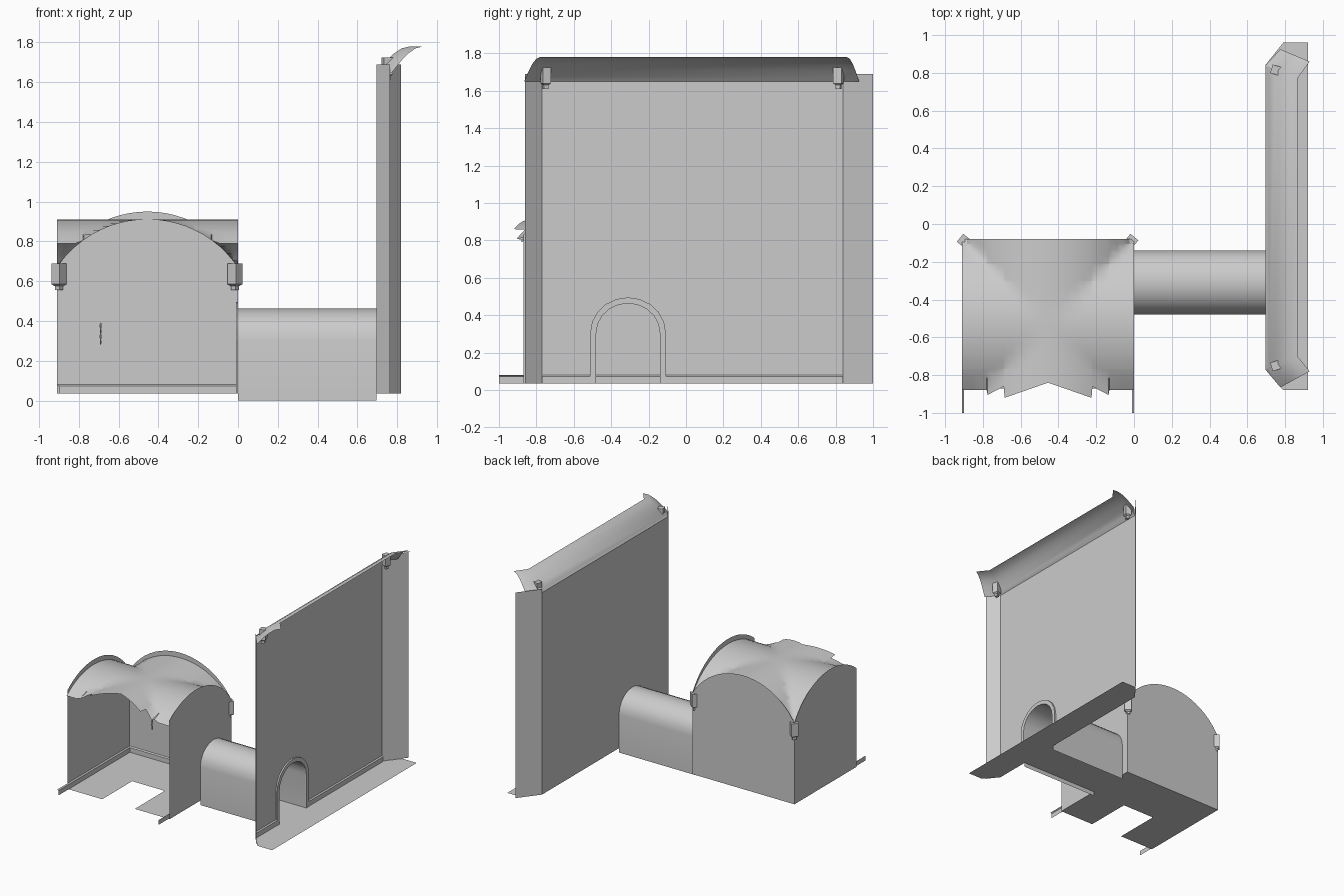
import bpy, bmesh
from math import sin, cos, pi, sqrt, radians

if "Cube" in bpy.data.objects:
    bpy.data.objects.remove(bpy.data.objects["Cube"])

FLOOR = 0.035


def make(name, verts, faces, smooth=False):
    mesh = bpy.data.meshes.new(name)
    mesh.from_pydata(verts, [], faces)
    mesh.update()
    bm = bmesh.new()
    bm.from_mesh(mesh)
    bmesh.ops.remove_doubles(bm, verts=bm.verts, dist=0.0005)
    bmesh.ops.triangulate(bm, faces=[f for f in bm.faces if len(f.verts) > 4])
    bm.to_mesh(mesh)
    bm.free()
    ob = bpy.data.objects.new(name, mesh)
    bpy.context.collection.objects.link(ob)
    if smooth:
        bpy.ops.object.select_all(action='DESELECT')
        ob.select_set(True)
        bpy.context.view_layer.objects.active = ob
        bpy.ops.object.shade_smooth_by_angle(angle=radians(30))
    return ob


def polygon(name, pts):
    return make(name, pts, [list(range(len(pts)))])


def loft(name, rows, smooth=False):
    n = len(rows[0])
    faces = [(r * n + i, r * n + i + 1, (r + 1) * n + i + 1, (r + 1) * n + i)
             for r in range(len(rows) - 1) for i in range(n - 1)]
    return make(name, [p for row in rows for p in row], faces, smooth)


def door(grow=0.0, base=FLOOR):
    """Arched doorway outline as (y, z), from -y foot to +y foot."""
    cy, spring, hw, rise = -0.31, 0.305, 0.17 + grow, 0.158 + grow
    arc = [(cy - hw * cos(pi * i / 10), spring + rise * sin(pi * i / 10)) for i in range(11)]
    return [(cy - hw, base)] + arc + [(cy + hw, base)]


def arch(d, half, spring, top):
    s = top - spring
    r = (half * half + s * s) / (2 * s)
    return top - r + sqrt(r * r - d * d)


def door_frame(name, x, out):
    inner, outer = door(), door(0.032)
    loft(name, [[(x, y, z) for y, z in inner], [(x + out, y, z) for y, z in inner],
                [(x + out, y, z) for y, z in outer], [(x, y, z) for y, z in outer]])


def skirting(name, path, inset):
    loft(name, [[(x, y, 0.08) for x, y in path], [(x, y, 0.073) for x, y in inset],
                [(x, y, FLOOR) for x, y in inset]])


def bracket(name, x, y, z0, z1, w, turn):
    """Square corbel with a smaller stepped foot."""
    rings = []
    for z, k in ((z1, 0.01), (z1, 1), (z0 + 0.03, 1), (z0 + 0.02, 0.55), (z0, 0.55), (z0, 0.01)):
        rings.append([(x + w * k * cos(turn + i * pi / 2), y + w * k * sin(turn + i * pi / 2), z)
                      for i in range(5)])
    loft(name, rings)


# --- vaulted room -------------------------------------------------------
L, R, BACK, FRONT = -0.91, 0.0, -0.08, -0.87
CX, CY, H = -0.455, -0.535, 0.455
WALL = (H, 0.69, 0.95)
VAULT = (H, 0.67, 0.91)

polygon("room_floor", [(x, y, FLOOR) for x, y in (
    (L, FRONT), (-0.6, FRONT), (-0.6, -0.49), (-0.31, -0.49), (-0.31, FRONT),
    (R, FRONT), (R, BACK), (L, BACK))])

N = 20
polygon("room_back_wall", [(R, BACK, FLOOR), (L, BACK, FLOOR)] +
        [(CX + d, BACK, arch(d, *WALL)) for d in (H * (2 * i / N - 1) for i in range(N + 1))])

side_top = []
for i in range(N + 1):
    y = FRONT + (BACK - FRONT) * i / N
    side_top.append((y, arch(y - CY, *WALL)))
side_top.reverse()
polygon("room_left_wall", [(L, FRONT, FLOOR), (L, BACK, FLOOR)] + [(L, y, z) for y, z in side_top])
polygon("room_right_wall", [(R, FRONT, FLOOR)] + [(R, y, z) for y, z in door()] +
        [(R, BACK, FLOOR)] + [(R, y, z) for y, z in side_top])

# groin vault with a broken front edge
JAG = [(0, -0.84), (0.23, -0.92), (0.235, -0.86), (0.32, -0.905), (0.325, -0.88), (H, -0.88)]


def jag(d):
    d = abs(d)
    for (a, ya), (b, yb) in zip(JAG, JAG[1:]):
        if d <= b:
            return ya + (yb - ya) * (d - a) / (b - a)
    return JAG[-1][1]


half = [0.05, 0.1, 0.15, 0.19, 0.23, 0.235, 0.28, 0.32, 0.325, 0.365, 0.4, 0.43, H]
offs = [-d for d in reversed(half)] + [0] + half


def vault_point(dx, y):
    return (CX + dx, y, max(arch(dx, *VAULT), arch(max(-H, min(H, y - CY)), *VAULT)))


rows = [[vault_point(dx, CY + dy) for dx in offs] for dy in reversed(offs) if dy > -0.29]
rows.append([vault_point(dx, jag(dx)) for dx in offs])
loft("room_vault", rows, smooth=True)

o = 0.01
skirting("room_skirting", [(L, -1), (L, BACK), (R, BACK), (R, -0.11)],
         [(L + o, -1), (L + o, BACK - o), (R - o, BACK - o), (R - o, -0.11)])
skirting("room_skirting_front", [(R, -0.51), (R, -1)], [(R - o, -0.51), (R - o, -1)])
door_frame("room_door_frame", R, -0.01)
for x in (-0.9, -0.015):
    bracket("room_bracket", x, -0.09, 0.555, 0.69, 0.038, 0.1)

# hanging chain near the back wall
for i in range(4):
    bpy.ops.mesh.primitive_uv_sphere_add(segments=6, ring_count=4, radius=1,
                                         location=(-0.69, -0.11, 0.295 + i * 0.027))
    link = bpy.context.object
    link.name = "chain_link"
    link.scale = (0.007 if i % 2 else 0.004, 0.004 if i % 2 else 0.007, 0.016)

# --- corridor -----------------------------------------------------------
WX = 0.695
loft("corridor_shell", [[(x, y, z) for y, z in door(base=0)] for x in (R, WX)], smooth=True)
polygon("corridor_floor", [(R, -0.48, FLOOR), (WX, -0.48, FLOOR), (WX, -0.14, FLOOR), (R, -0.14, FLOOR)])

# --- tall wall ----------------------------------------------------------
Y0, Y1, TOP = -0.77, 0.84, 1.69
polygon("tall_wall", [(WX, Y0, FLOOR)] + [(WX, y, z) for y, z in door()] +
        [(WX, Y1, FLOOR), (WX, Y1, 1.66), (WX, Y0, 1.66)])
for y, ex, ey in ((Y0, 0.765, -0.86), (Y1, 0.82, 1.0)):
    polygon("wall_wing", [(WX, y, FLOOR), (ex, ey, FLOOR), (ex, ey, TOP), (WX, y, TOP)])
polygon("tall_wall_floor", [(x, y, FLOOR) for x, y in (
    (WX, Y0), (0.79, -0.88), (0.92, -0.88), (0.92, 0.96), (0.79, 0.96), (WX, Y1))])
door_frame("tall_door_frame", WX, 0.012)
for a, b in ((Y0, -0.51), (-0.11, Y1)):
    skirting("wall_skirting", [(WX, a), (WX, b)], [(WX + o, a), (WX + o, b)])

# coved cornice, mitred onto both wings
low = [(0.775, -0.865), (WX, Y0), (WX, Y1), (0.775, 0.925)]
high = [(0.93, -0.78), (0.865, -0.70), (0.865, 0.77), (0.93, 0.86)]
rows = []
for t in (0, 0.12, 0.3, 0.5, 0.75, 1):
    z = 1.65 + 0.13 * sin(t * pi / 2)
    rows.append([(a[0] + (b[0] - a[0]) * t, a[1] + (b[1] - a[1]) * t, z) for a, b in zip(low, high)])
loft("wall_cornice", rows, smooth=True)
for y, s in ((-0.75, -1), (0.815, 1)):
    bracket("wall_bracket", 0.75, y, 1.61, 1.725, 0.033, pi / 4 - s * 0.3)
